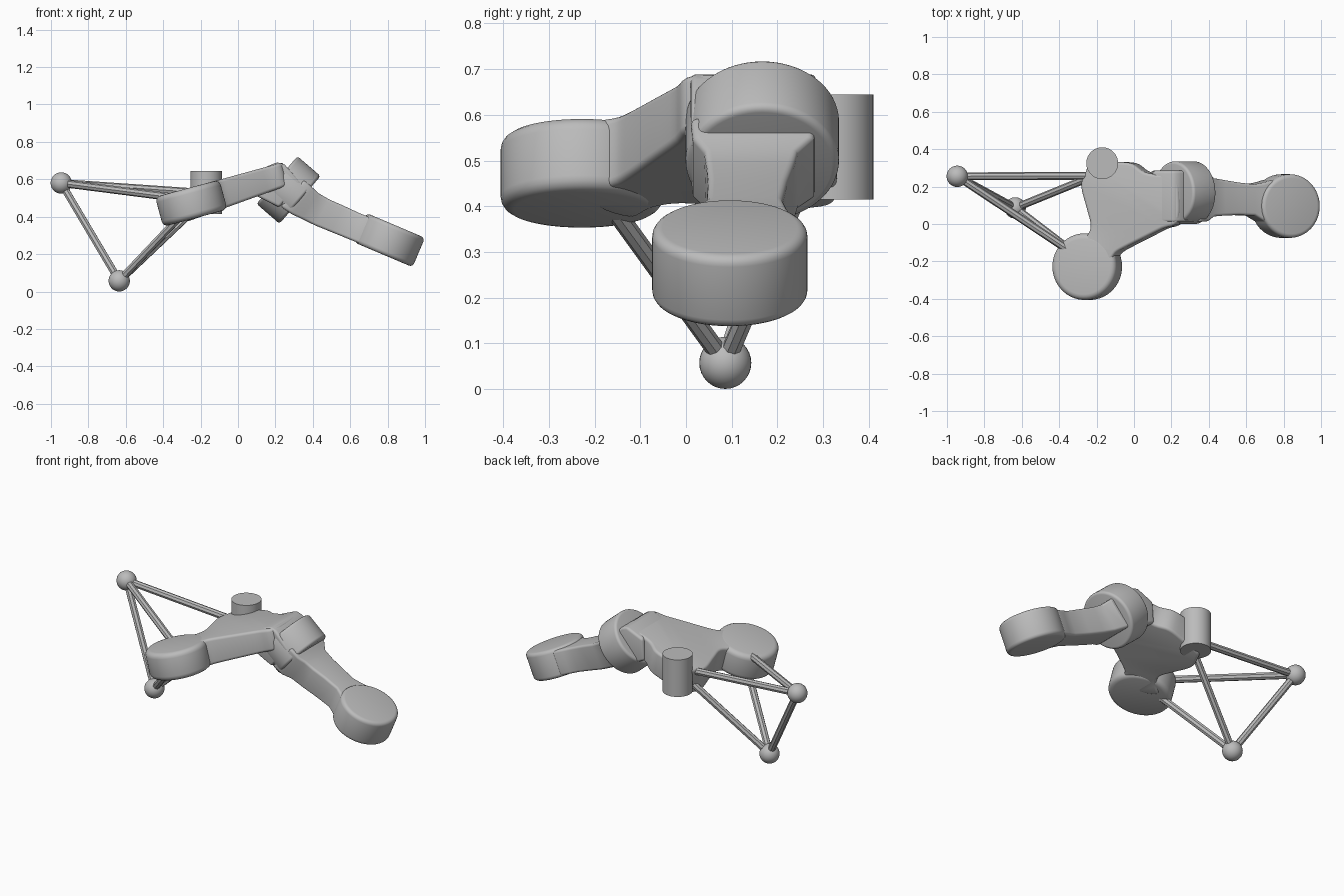
import bpy, bmesh, math
from mathutils import Vector

cube = bpy.data.objects.get("Cube")
if cube:
    bpy.data.objects.remove(cube, do_unlink=True)

grey = bpy.data.materials.new("plain grey")
grey.use_nodes = True
tone = (0.5, 0.5, 0.5, 1)
grey.diffuse_color = tone
grey.node_tree.nodes["Principled BSDF"].inputs["Base Color"].default_value = tone


def finish(obj, bevel=0.0, smooth=True):
    obj.data.materials.append(grey)
    bpy.ops.object.select_all(action='DESELECT')
    obj.select_set(True)
    bpy.context.view_layer.objects.active = obj
    if bevel:
        mod = obj.modifiers.new("soft edges", 'BEVEL')
        mod.width, mod.segments = bevel, 4
        mod.limit_method, mod.angle_limit = 'ANGLE', math.radians(40)
        bpy.ops.object.modifier_apply(modifier=mod.name)
    if smooth:
        bpy.ops.object.shade_smooth_by_angle(angle=math.radians(32))
    return obj


def loft(name, rings, bevel):
    """Skin a list of equal-sized point rings and cap both ends."""
    bm = bmesh.new()
    rows = [[bm.verts.new(p) for p in ring] for ring in rings]
    count = len(rows[0])
    for a, b in zip(rows, rows[1:]):
        for i in range(count):
            j = (i + 1) % count
            bm.faces.new((a[i], a[j], b[j], b[i]))
    bm.faces.new(rows[0][::-1])
    bm.faces.new(rows[-1])
    bmesh.ops.recalc_face_normals(bm, faces=bm.faces)
    mesh = bpy.data.meshes.new(name)
    bm.to_mesh(mesh)
    bm.free()
    obj = bpy.data.objects.new(name, mesh)
    bpy.context.collection.objects.link(obj)
    return finish(obj, bevel)


def drum(name, centre, axis, radius, depth, bevel=0.0, sides=64, smooth=True):
    bpy.ops.mesh.primitive_cylinder_add(vertices=sides, radius=radius, depth=depth, location=centre)
    obj = bpy.context.object
    obj.name = name
    obj.rotation_euler = Vector(axis).to_track_quat('Z', 'Y').to_euler()
    return finish(obj, bevel, smooth)


def rounded(points, steps=4):
    """Closed smooth curve through the points."""
    out, n = [], len(points)
    for i in range(n):
        a, b, c, d = (Vector(points[(i + k) % n]) for k in (-1, 0, 1, 2))
        for s in range(steps):
            t = s / steps
            out.append(0.5 * (2 * b + (c - a) * t + (2 * a - 5 * b + 4 * c - d) * t * t
                              + (3 * b - a - 3 * c + d) * t ** 3))
    return out


# Tilted body plate with a neck towards the round pad
tilt = Vector((-0.26, 0, 0.966))
outline = rounded([(-0.25, -0.2), (-0.14, -0.2), (-0.1, -0.155), (-0.05, -0.125), (0.06, -0.07),
                   (0.15, -0.025), (0.23, 0.01), (0.24, 0.14), (0.22, 0.26), (0.12, 0.265),
                   (0.05, 0.28), (-0.02, 0.325), (-0.12, 0.33), (-0.23, 0.325), (-0.265, 0.27),
                   (-0.285, 0.2), (-0.255, 0.08), (-0.235, -0.01), (-0.26, -0.07), (-0.32, -0.12)])
top = [Vector((p.x, p.y, 0.625 + 0.275 * p.x)) for p in outline]
bottom = [v - tilt * (0.145 - 0.08 * v.x) for v in top]
loft("body_plate", [bottom, top], 0.025)
drum("body_pad", (-0.25, -0.228, 0.472), tilt, 0.178, 0.165, 0.03)

# Bent block that leads the plate into the collar
side = [(0.1, 0.645), (0.21, 0.692), (0.25, 0.678), (0.34, 0.58), (0.22, 0.45), (0.09, 0.515)]
loft("collar_block", [[(x, y, z) for x, z in side] for y in (0.01, 0.285)], 0.015)

# Collar and forearm pad
drum("collar", (0.27, 0.167, 0.543), (0.757, 0, -0.653), 0.168, 0.163, 0.016)
drum("arm_pad", (0.81, 0.096, 0.275), (0.39, 0, 0.92), 0.17, 0.17, 0.022)

# Curved arm: x, z, slope in degrees, height, y from, y to
arm = [(0.29, 0.525, 41, 0.19, 0.01, 0.285),
       (0.345, 0.483, 40, 0.18, 0.015, 0.28),
       (0.385, 0.457, 36, 0.165, 0.04, 0.245),
       (0.45, 0.423, 29, 0.158, 0.045, 0.235),
       (0.53, 0.389, 25, 0.155, 0.048, 0.222),
       (0.62, 0.35, 23, 0.15, 0.045, 0.212),
       (0.67, 0.33, 23, 0.15, 0.015, 0.222),
       (0.73, 0.307, 23, 0.15, -0.03, 0.24)]
rings = []
for x, z, slope, height, y0, y1 in arm:
    a = math.radians(slope)
    up = Vector((math.sin(a), 0, math.cos(a))) * height / 2
    rings.append([Vector((x, y, z)) + up * s for y, s in ((y0, -1), (y1, -1), (y1, 1), (y0, 1))])
loft("arm", rings, 0.014)

# Upright peg
drum("upright_peg", (-0.17, 0.325, 0.53), (0, 0, 1), 0.085, 0.23)

# Ball joints
outer, lower = Vector((-0.945, 0.255, 0.58)), Vector((-0.635, 0.086, 0.057))
for name, spot in (("outer_ball", outer), ("lower_ball", lower)):
    bpy.ops.mesh.primitive_uv_sphere_add(segments=32, ring_count=16, radius=0.057, location=spot)
    bpy.context.object.name = name
    finish(bpy.context.object)

# Struts between the balls and the body
struts = {"outer_body_strut": (outer, (-0.22, 0.258, 0.53)),
          "outer_pad_strut": (outer, (-0.32, -0.16, 0.5)),
          "lower_body_strut": (lower, (-0.22, 0.255, 0.45)),
          "lower_pad_strut": (lower, (-0.3, -0.17, 0.41)),
          "ball_strut": (outer, lower)}
for name, (start, end) in struts.items():
    end = Vector(end)
    drum(name, (start + end) / 2, end - start, 0.021, (end - start).length, sides=8, smooth=False)
